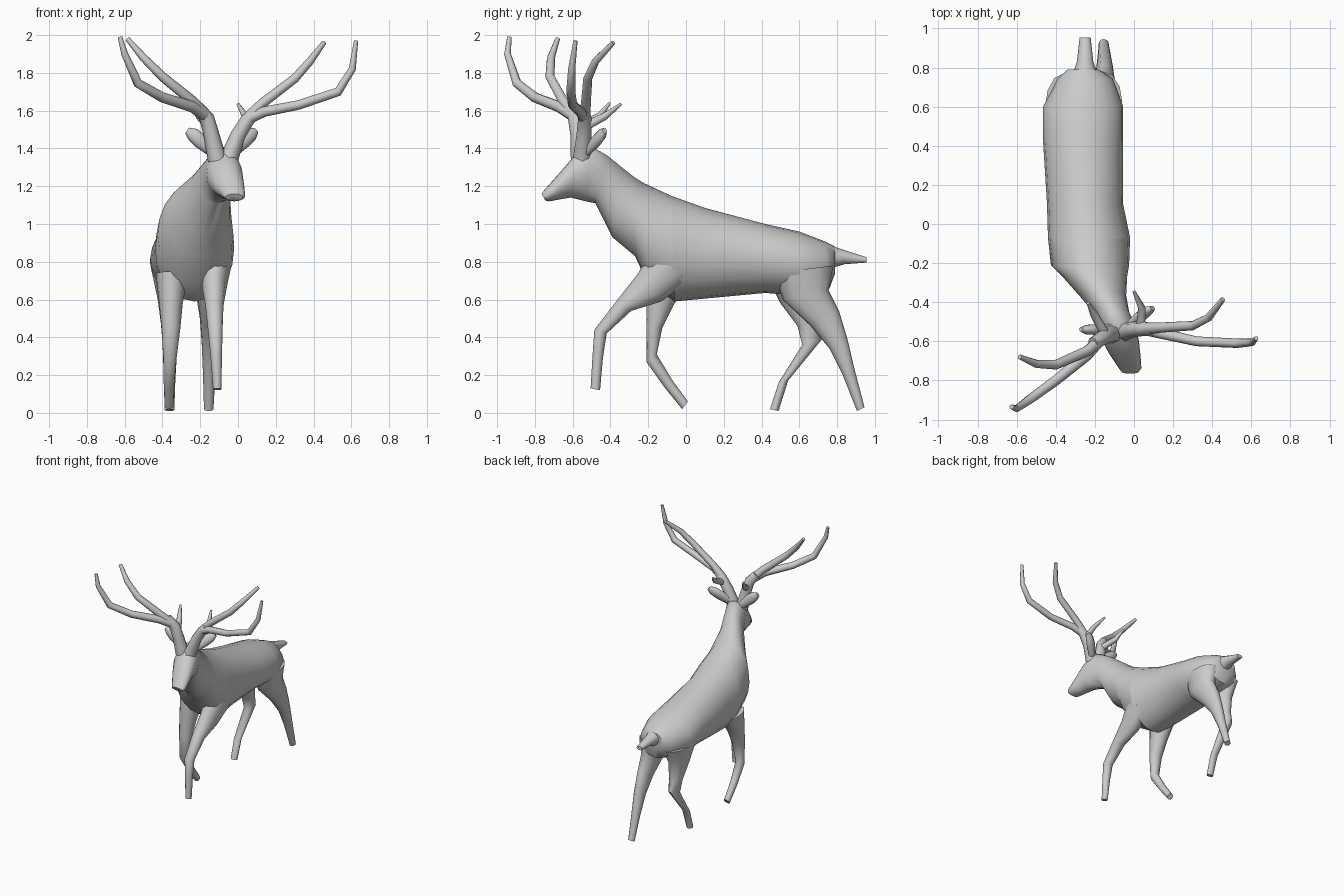
import bpy, bmesh, math
from mathutils import Vector


def skin(name, rings, sides):
    """Loft elliptical rings given as (centre, half axis a, half axis b)."""
    bm = bmesh.new()
    loops = []
    for c, a, b in rings:
        loops.append([bm.verts.new(c + a * math.cos(t) + b * math.sin(t))
                      for t in (2 * math.pi * i / sides for i in range(sides))])
    for p, q in zip(loops, loops[1:]):
        for i in range(sides):
            j = (i + 1) % sides
            bm.faces.new((p[i], p[j], q[j], q[i]))
    bm.faces.new(loops[0][::-1])
    bm.faces.new(loops[-1])
    bmesh.ops.recalc_face_normals(bm, faces=bm.faces[:])
    mesh = bpy.data.meshes.new(name)
    bm.to_mesh(mesh)
    bm.free()
    ob = bpy.data.objects.new(name, mesh)
    bpy.context.collection.objects.link(ob)
    bpy.ops.object.select_all(action='DESELECT')
    bpy.context.view_layer.objects.active = ob
    ob.select_set(True)
    bpy.ops.object.shade_smooth_by_angle(angle=math.radians(50))
    return ob


def profile(name, rows, sides):
    """Rows: y, z of one edge, y, z of the opposite edge, centre x, half width."""
    rings = []
    for y1, z1, y2, z2, x, hw in rows:
        p, q = Vector((x, y1, z1)), Vector((x, y2, z2))
        rings.append(((p + q) / 2, Vector((hw, 0, 0)), (p - q) / 2))
    return skin(name, rings, sides)


def tube(name, pts, sides=8, flat=1.0):
    """Tapered tube through x, y, z, radius points."""
    P = [Vector(p[:3]) for p in pts]
    rings = []
    for i, p in enumerate(P):
        t = (P[min(i + 1, len(P) - 1)] - P[max(i - 1, 0)]).normalized()
        a = t.cross(Vector((0, 1, 0))).normalized()
        rings.append((p, a * pts[i][3], t.cross(a) * pts[i][3] * flat))
    return skin(name, rings, sides)


# torso, neck and head in one continuous loft
profile("body_neck_head", [
    (.79, .88, .79, .74, -.26, .08), (.73, .91, .76, .66, -.25, .14),
    (.60, .96, .60, .62, -.26, .205), (.42, 1.00, .42, .635, -.26, .205),
    (.10, 1.085, .10, .605, -.25, .195), (-.08, 1.15, -.06, .59, -.23, .21)], 20) \
    .name = "torso"
profile("neck_and_head", [
    (-.08, 1.15, -.06, .59, -.23, .21), (-.22, 1.215, -.20, .68, -.225, .20),
    (-.27, 1.245, -.27, .83, -.20, .165), (-.34, 1.30, -.39, .93, -.16, .12),
    (-.42, 1.365, -.48, 1.11, -.115, .09), (-.50, 1.41, -.53, 1.12, -.085, .09),
    (-.58, 1.375, -.61, 1.14, -.07, .095), (-.67, 1.27, -.67, 1.13, -.045, .078),
    (-.75, 1.18, -.725, 1.12, -.02, .058), (-.765, 1.16, -.745, 1.125, -.02, .045)], 20)

# legs in mid stride
legs = {
    "front_leg_right": [
        (-.18, .86, .02, .70, -.12, .085), (-.26, .73, -.13, .59, -.125, .065),
        (-.37, .59, -.29, .54, -.125, .048), (-.485, .44, -.42, .42, -.12, .038),
        (-.495, .30, -.44, .29, -.115, .03), (-.505, .13, -.455, .12, -.11, .022)],
    "front_leg_left": [
        (-.20, .75, .04, .72, -.35, .085), (-.21, .57, -.06, .58, -.355, .062),
        (-.21, .45, -.125, .45, -.355, .05), (-.21, .27, -.155, .31, -.36, .035),
        (-.11, .13, -.07, .17, -.365, .028), (-.02, .02, .01, .06, -.365, .024)],
    "hind_leg_right": [
        (.47, .74, .78, .78, -.16, .10), (.51, .60, .755, .65, -.15, .072),
        (.66, .46, .81, .54, -.15, .052), (.76, .34, .855, .39, -.15, .042),
        (.83, .20, .89, .24, -.152, .034), (.905, .01, .945, .03, -.155, .025)],
    "hind_leg_left": [
        (.42, .74, .77, .74, -.36, .095), (.50, .58, .71, .62, -.36, .065),
        (.59, .46, .70, .48, -.36, .048), (.615, .36, .72, .39, -.36, .04),
        (.49, .16, .54, .17, -.362, .03), (.445, .02, .49, .01, -.363, .026)],
}
for name, rows in legs.items():
    profile(name, rows, 12)

# tail
profile("tail", [
    (.74, .90, .76, .76, -.25, .07), (.82, .87, .84, .785, -.25, .042),
    (.955, .825, .955, .795, -.25, .028)], 10)

# ears
tube("ear_right", [(-.03, -.53, 1.38, .03), (.03, -.475, 1.44, .04),
                   (.07, -.445, 1.475, .036), (.095, -.43, 1.495, .018)], 10, .7)
tube("ear_left", [(-.13, -.53, 1.38, .03), (-.20, -.54, 1.44, .04),
                  (-.24, -.54, 1.475, .036), (-.27, -.54, 1.495, .018)], 10, .7)

# antlers: a beam, two long branches and a short rear tine per side
antlers = {
    "antler_beam_left": [(-.11, -.56, 1.34, .05), (-.14, -.57, 1.47, .042),
                         (-.165, -.585, 1.56, .04), (-.21, -.61, 1.62, .03)],
    "antler_front_branch_left": [
        (-.17, -.59, 1.57, .032), (-.24, -.67, 1.62, .03), (-.40, -.80, 1.67, .027),
        (-.53, -.895, 1.745, .025), (-.60, -.945, 1.90, .018), (-.625, -.935, 1.99, .012)],
    "antler_rear_branch_left": [
        (-.17, -.59, 1.57, .032), (-.24, -.65, 1.65, .028), (-.40, -.72, 1.78, .025),
        (-.50, -.715, 1.88, .021), (-.585, -.68, 1.98, .013)],
    "antler_tine_left": [(-.155, -.55, 1.52, .025), (-.205, -.46, 1.57, .02),
                         (-.235, -.405, 1.64, .008)],
    "antler_beam_right": [(-.05, -.55, 1.34, .05), (.00, -.54, 1.47, .04),
                          (.05, -.535, 1.55, .037), (.10, -.54, 1.60, .03)],
    "antler_front_branch_right": [
        (.06, -.54, 1.56, .03), (.14, -.56, 1.595, .027), (.32, -.60, 1.63, .025),
        (.53, -.61, 1.70, .024), (.605, -.605, 1.82, .019), (.625, -.585, 1.97, .011)],
    "antler_rear_branch_right": [
        (.06, -.535, 1.57, .03), (.13, -.53, 1.64, .026), (.30, -.52, 1.77, .024),
        (.38, -.48, 1.86, .021), (.455, -.385, 1.96, .013)],
    "antler_tine_right": [(.035, -.53, 1.52, .025), (.04, -.43, 1.57, .02),
                          (.00, -.345, 1.635, .008)],
}
for name, pts in antlers.items():
    tube(name, pts)
